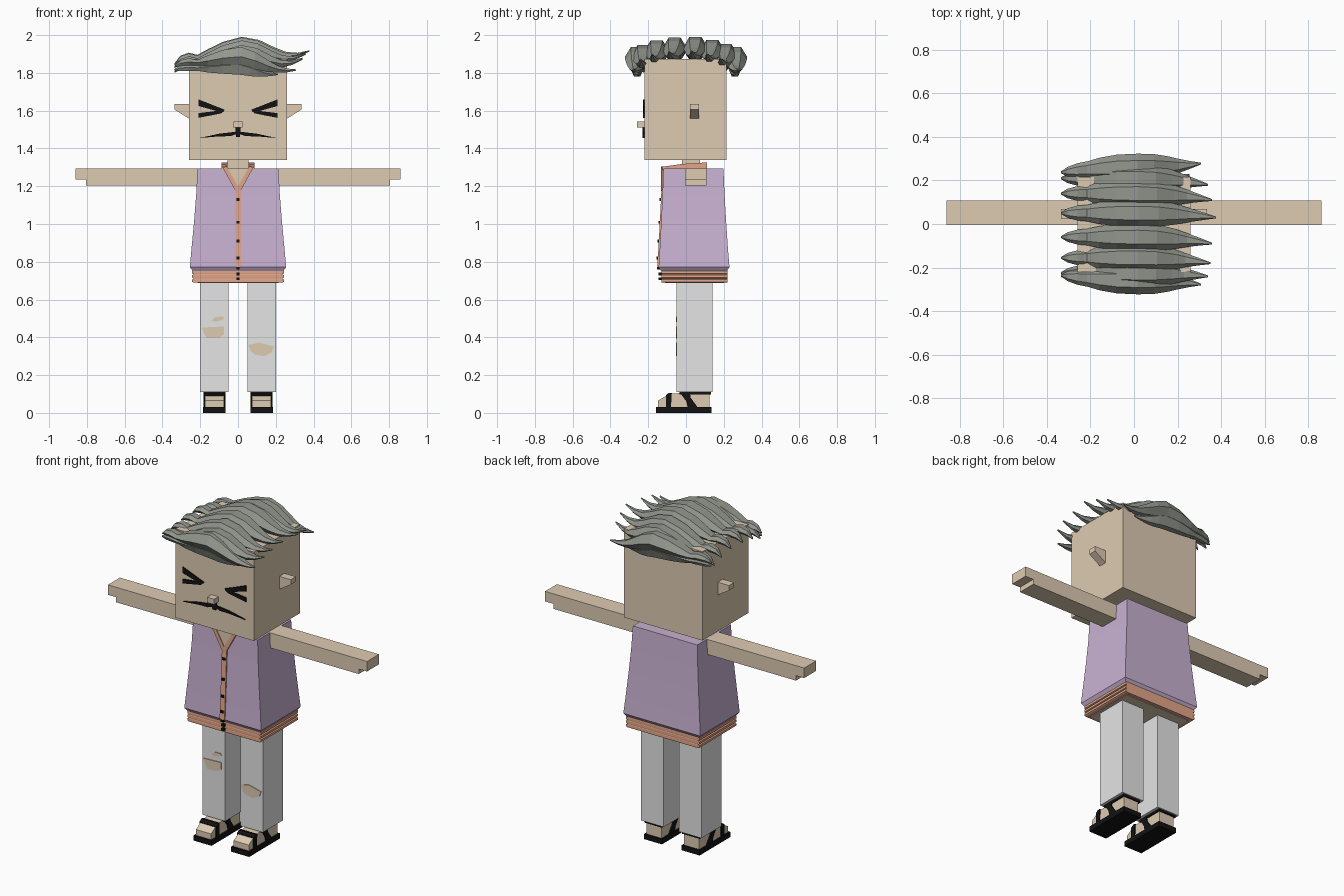
import bpy, bmesh, math

cube = bpy.data.objects.get("Cube")
if cube:
    bpy.data.objects.remove(cube, do_unlink=True)


def material(name, *rgb):
    m = bpy.data.materials.new(name)
    m.use_nodes = True
    m.diffuse_color = (*rgb, 1)
    bsdf = next(n for n in m.node_tree.nodes if n.type == 'BSDF_PRINCIPLED')
    bsdf.inputs["Base Color"].default_value = (*rgb, 1)
    return m


SKIN = material("skin", .73, .60, .45)
PURPLE = material("purple cloth", .58, .44, .64)
ORANGE = material("orange trim", .77, .38, .25)
GREY = material("pale grey cloth", .78, .78, .78)
HAIR = material("grey hair", .29, .31, .27)
BLACK = material("black", .006, .006, .006)


def loft(name, rings, mat):
    """Skin a list of equal-sized rings and cap both ends."""
    bm = bmesh.new()
    loops = [[bm.verts.new(p) for p in ring] for ring in rings]
    n = len(loops[0])
    for a, b in zip(loops, loops[1:]):
        for i in range(n):
            j = (i + 1) % n
            bm.faces.new((a[i], a[j], b[j], b[i]))
    bm.faces.new(loops[0])
    bm.faces.new(loops[-1])
    bmesh.ops.recalc_face_normals(bm, faces=bm.faces)
    me = bpy.data.meshes.new(name)
    bm.to_mesh(me)
    bm.free()
    me.materials.append(mat)
    ob = bpy.data.objects.new(name, me)
    bpy.context.collection.objects.link(ob)
    return ob


def rect(x0, x1, y0, y1, z):
    return [(x0, y0, z), (x1, y0, z), (x1, y1, z), (x0, y1, z)]


def box(name, x0, x1, y0, y1, z0, z1, mat):
    return loft(name, [rect(x0, x1, y0, y1, z) for z in (z0, z1)], mat)


def front_prism(name, pts, y0, y1, mat, side=1):
    return loft(name, [[(side * x, y, z) for x, z in pts] for y in (y0, y1)], mat)


def side_prism(name, pts, x0, x1, mat):
    return loft(name, [[(x, y, z) for y, z in pts] for x in (x0, x1)], mat)


# Head, neck and nose
box("head", -.26, .26, -.22, .215, 1.34, 1.873, SKIN)
box("neck", -.055, .055, -.02, .075, 1.25, 1.35, SKIN)
box("nose", -.024, .024, -.26, -.22, 1.51, 1.542, SKIN)

# Painted face
for side, label in ((1, "left"), (-1, "right")):
    front_prism(label + "_eye_upper", [(.21, 1.66), (.07, 1.605), (.085, 1.59), (.21, 1.625)],
                -.227, -.219, BLACK, side)
    front_prism(label + "_eye_lower", [(.21, 1.562), (.09, 1.585), (.07, 1.6), (.1, 1.6), (.21, 1.587)],
                -.227, -.219, BLACK, side)
    front_prism(label + "_mouth", [(0, 1.515), (.012, 1.515), (.014, 1.488), (.1, 1.478), (.205, 1.455),
                                   (.1, 1.464), (.04, 1.465), (.012, 1.475), (.01, 1.46), (0, 1.46)],
                -.229, -.219, BLACK, side)
    front_prism(label + "_ear", [(.255, 1.635), (.335, 1.635), (.335, 1.605), (.255, 1.555)],
                .022, .07, SKIN, side)

# Shirt, flaring towards the hem: z, half width, front, back
SHIRT = [(.752, .24, -.132, .217), (.772, .255, -.145, .23), (.87, .246, -.139, .222),
         (1.02, .232, -.131, .212), (1.16, .221, -.124, .204), (1.295, .214, -.12, .198)]
shirt = loft("shirt", [rect(-w, w, f, b, z) for z, w, f, b in SHIRT], PURPLE)


def shirt_front(z):
    for lo, hi in zip(SHIRT, SHIRT[1:]):
        if z <= hi[0]:
            t = max(0, (z - lo[0]) / (hi[0] - lo[0]))
            return lo[2] + t * (hi[2] - lo[2])
    return SHIRT[-1][2]


# Hem of three rolls, with the body showing beneath
rolls = []
for i in range(3):
    z = .69 + i * .022
    rolls += [rect(-w, w, -.11 - w * .085, .2 + w * .085, z + dz)
              for w, dz in ((.234, 0), (.243, .004), (.243, .017), (.234, .021))]
loft("hem", rolls, ORANGE)
box("body_underside", -.215, .215, -.11, .2, .687, .7, SKIN)

# Button strip and buttons
strip_z = [.772, .87, 1.02, 1.16, 1.2]
loft("button_strip", [rect(-.016, .016, shirt_front(z) - .007, shirt_front(z) + .02, z)
                      for z in strip_z], ORANGE)
for z in (.71, .735, .765, .82, .91, 1.01, 1.13):
    y = shirt_front(z)
    box("button", -.009, .009, y - .014, y + .01, z - .007, z + .007, BLACK)

# Open neckline and collar
front_prism("chest", [(-.062, 1.297), (.062, 1.297), (0, 1.19)], -.128, -.115, SKIN)
for side, label in ((1, "left"), (-1, "right")):
    front_prism(label + "_lapel", [(0, 1.175), (.016, 1.18), (.082, 1.3), (.06, 1.305), (0, 1.2)],
                -.133, -.115, ORANGE, side)
    x0, x1 = sorted((side * .06, side * .088))
    side_prism(label + "_collar", [(-.125, 1.285), (-.125, 1.303), (-.02, 1.318), (.11, 1.325), (.11, 1.285)],
               x0, x1, ORANGE)
box("collar_back", -.088, .088, .085, .11, 1.285, 1.325, ORANGE)

for side, label in ((1, "left"), (-1, "right")):
    # Arm with a notched hand
    front_prism(label + "_arm", [(.2, 1.205), (.805, 1.205), (.805, 1.235), (.86, 1.235),
                                 (.86, 1.295), (.2, 1.295)], -.005, .108, SKIN, side)
    # Trouser leg
    cx = side * .125
    box(label + "_leg", cx - .075, cx + .075, -.05, .14, .11, .72, GREY)
    # Foot and sandal
    side_prism(label + "_foot", [(-.148, .025), (-.148, .065), (-.09, .1), (-.03, .105),
                                 (.125, .112), (.125, .025)], cx - .05, cx + .05, SKIN)
    box(label + "_sole", cx - .06, cx + .06, -.158, .135, 0, .03, BLACK)
    side_prism(label + "_toe_strap", [(-.107, .025), (-.107, .094), (-.09, .106), (-.075, .106),
                                      (-.08, .025)], cx - .056, cx + .056, BLACK)
    side_prism(label + "_cross_strap", [(-.035, .111), (.02, .111), (.025, .08), (.065, .025),
                                        (.01, .025), (.002, .06)], cx - .058, cx + .058, BLACK)
    box(label + "_ankle_strap", cx - .058, cx + .058, -.035, .132, .098, .111, BLACK)

# Rips in the trousers
RIPS = [[(-.192, .452), (-.075, .457), (-.075, .415), (-.1, .397), (-.165, .395), (-.18, .42)],
        [(-.14, .488), (-.12, .508), (-.08, .51), (-.072, .5), (-.09, .49), (-.12, .482)],
        [(.055, .36), (.11, .372), (.19, .352), (.178, .32), (.14, .3), (.09, .308), (.065, .33)]]
for pts in RIPS:
    front_prism("trouser_rip", pts, -.054, -.045, SKIN)

# Hair lock: x, z, half width, half height along its length
LOCK = [(-.335, 1.845, .004, .004), (-.305, 1.872, .022, .018), (-.26, 1.884, .034, .022),
        (-.215, 1.876, .038, .018), (-.16, 1.892, .05, .034), (-.08, 1.917, .06, .05),
        (.02, 1.935, .063, .06), (.11, 1.925, .06, .052), (.19, 1.9, .047, .036),
        (.25, 1.888, .032, .022), (.31, 1.892, .018, .012), (.37, 1.912, .004, .004)]
hair = []


def lock(y0, tip, dz, reach=1, bulge=0, rise=1, droop=0, width=1):
    rings = []
    for x, z, w, h in LOCK:
        t = max(0, x / .37)
        y = y0 + (tip - y0) * t * t + bulge * math.cos(x * 4)
        z = 1.87 + (z - 1.87) * rise + dz - droop * t
        x *= reach if x > 0 else 1
        rings.append([(x, y + w * width * math.cos(a), z + h * math.sin(a))
                      for a in (math.tau * k / 6 for k in range(6))])
    hair.append(loft("hair_lock", rings, HAIR))


# Six crown locks, then two drooping ones on each edge
for y0, tip, dz, reach in ((-.225, -.24, -.04, .92), (-.155, -.18, -.015, .95), (-.06, -.09, 0, .97),
                           (.05, .03, .004, 1.02), (.14, .11, -.012, .97), (.21, .18, -.035, .92)):
    lock(y0, tip, dz, reach)
for s in (1, -1):
    lock(s * .23, s * .275, -.02, .83, s * .03, .6, .06)
    lock(s * .235, s * .25, -.045, .57, s * .025, .3, .045, .6)

# Soft shading on hair and shirt, keeping creases
for ob in bpy.context.view_layer.objects:
    ob.select_set(ob in hair or ob == shirt)
bpy.context.view_layer.objects.active = shirt
bpy.ops.object.shade_smooth_by_angle(angle=math.radians(35))
